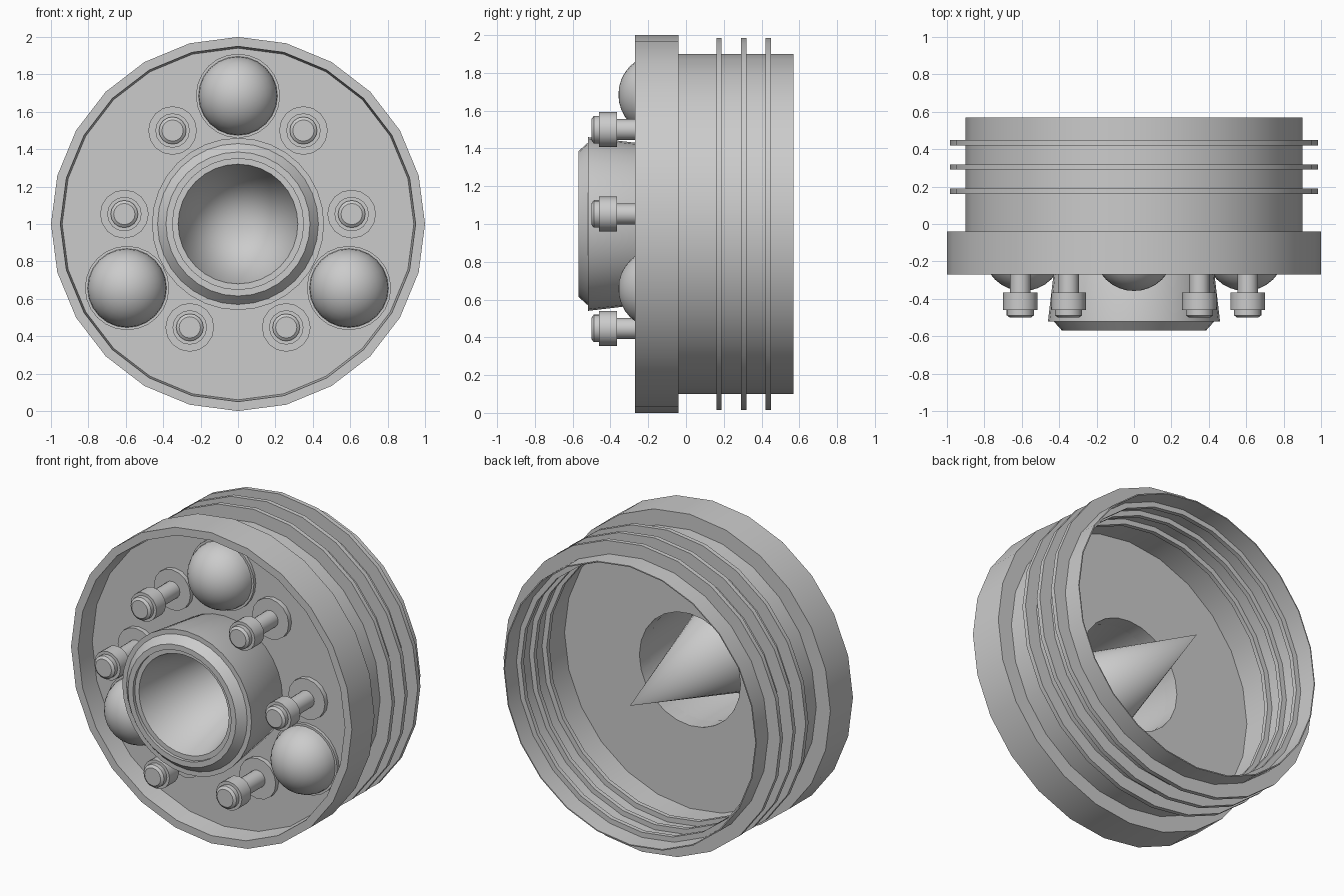
import bpy, bmesh, math

if "Cube" in bpy.data.objects:
    bpy.data.objects.remove(bpy.data.objects["Cube"])

grey = bpy.data.materials.new("light_grey")
grey.diffuse_color = (0.6, 0.6, 0.6, 1)
grey.use_nodes = True
grey.node_tree.nodes["Principled BSDF"].inputs["Base Color"].default_value = grey.diffuse_color


def lathe(name, profile, segs=24, cx=0.0, cz=1.0, closed=False):
    """Revolve (radius, y) points around a y-parallel axis through (cx, cz)."""
    bm = bmesh.new()
    rings = []
    for r, y in profile:
        if r == 0:
            rings.append([bm.verts.new((cx, y, cz))] * segs)
        else:
            rings.append([bm.verts.new((cx + r * math.sin(2 * math.pi * i / segs), y,
                                        cz + r * math.cos(2 * math.pi * i / segs)))
                          for i in range(segs)])
    pairs = list(zip(rings, rings[1:]))
    if closed:
        pairs.append((rings[-1], rings[0]))
    for a, b in pairs:
        for i in range(segs):
            j = (i + 1) % segs
            bm.faces.new(list(dict.fromkeys((a[i], a[j], b[j], b[i]))))
    bmesh.ops.recalc_face_normals(bm, faces=bm.faces)
    me = bpy.data.meshes.new(name)
    bm.to_mesh(me)
    bm.free()
    me.materials.append(grey)
    ob = bpy.data.objects.new(name, me)
    bpy.context.collection.objects.link(ob)
    bpy.ops.object.select_all(action='DESELECT')
    ob.select_set(True)
    bpy.context.view_layer.objects.active = ob
    bpy.ops.object.shade_smooth_by_angle(angle=math.radians(35))
    return ob


# front rim with recessed face plate, pierced in the middle
lathe("front_rim", [(0.36, -0.14), (0.94, -0.14), (0.95, -0.27), (1.0, -0.27),
                    (1.0, -0.04), (0.36, -0.04)], closed=True)

# open rear barrel and its three fins
lathe("barrel", [(0.9, -0.04), (0.9, 0.57), (0.893, 0.57), (0.893, -0.04)], closed=True)
for k, y in enumerate((0.175, 0.305, 0.435)):
    lathe(f"fin_{k}", [(0.86, y - 0.014), (0.985, y - 0.014),
                       (0.985, y + 0.014), (0.86, y + 0.014)], closed=True)

# flared hub collar with chamfered lip
lathe("hub_collar", [(0.36, -0.04), (0.415, -0.14), (0.46, -0.52), (0.43, -0.52),
                     (0.385, -0.57), (0.35, -0.57), (0.35, -0.54), (0.36, -0.50)],
      segs=32, closed=True)
# hollow cone inside the hub, tip to the rear
lathe("inner_cone", [(0.352, -0.55), (0.32, -0.55), (0.0, 0.57)], segs=32)

# domes on thin flanges
for k in range(3):
    a = math.radians(120 * k)
    x, z = 0.685 * math.sin(a), 1 + 0.685 * math.cos(a)
    lathe(f"dome_flange_{k}", [(0.0, -0.16), (0.225, -0.16), (0.225, -0.13)], 24, x, z)
    arc = [(0.212 * math.sin(t * math.pi / 16), -0.15 - 0.208 * math.cos(t * math.pi / 16))
           for t in range(1, 9)]
    lathe(f"dome_{k}", [(0, -0.358)] + arc, 24, x, z)

# bolts either side of each dome: washer, shaft, head and cap
for k, deg in enumerate((35, 85, 155, 205, 275, 325)):
    a = math.radians(deg)
    x, z = 0.61 * math.sin(a), 1 + 0.61 * math.cos(a)
    lathe(f"bolt_{k}", [(0, -0.50), (0.057, -0.50), (0.073, -0.488), (0.073, -0.46),
                        (0.092, -0.46), (0.092, -0.365), (0.055, -0.365), (0.055, -0.17),
                        (0.13, -0.17), (0.13, -0.13)], 16, x, z)
